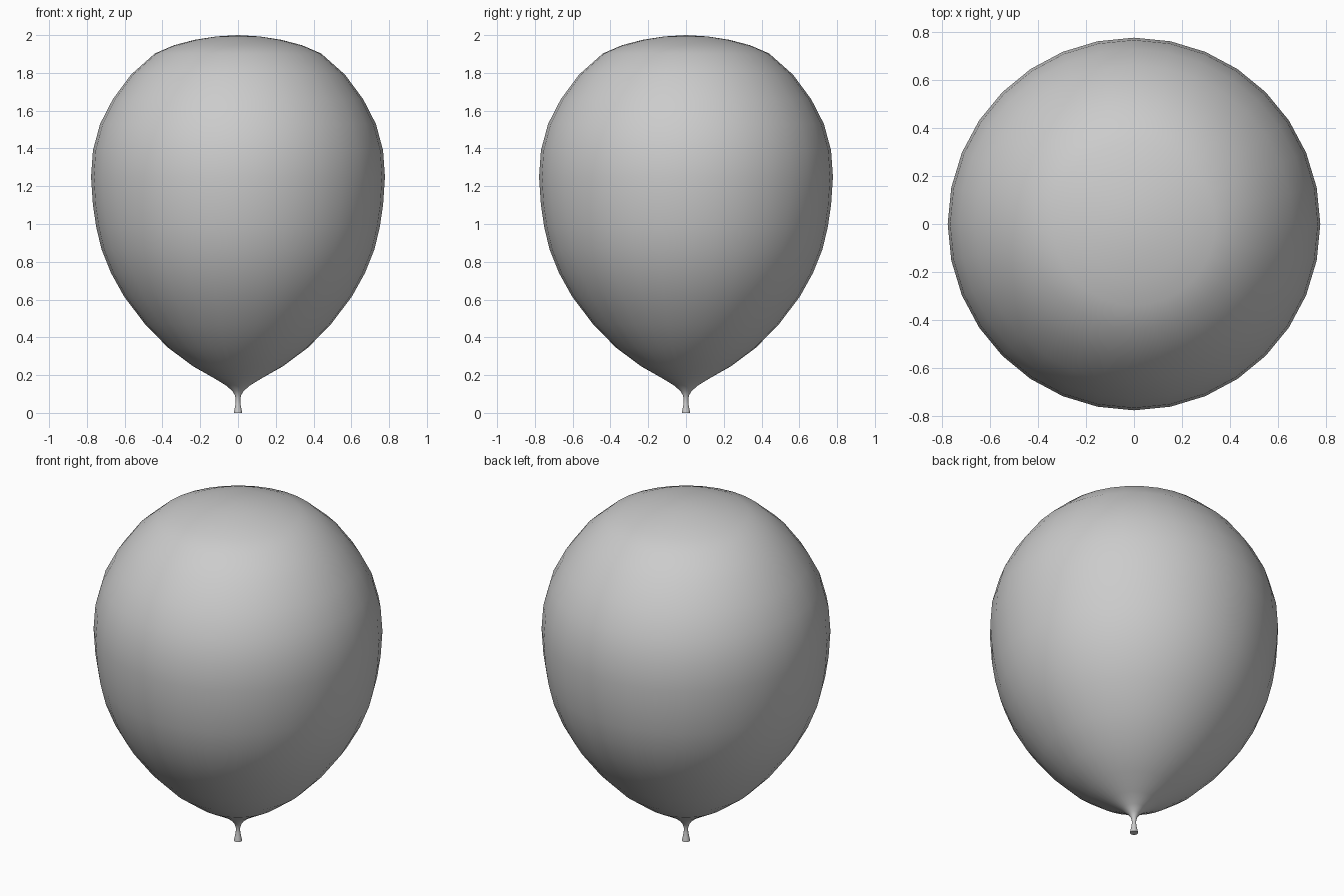
import bpy, bmesh
from math import cos, sin, tau

if "Cube" in bpy.data.objects:
    bpy.data.objects.remove(bpy.data.objects["Cube"])

SIDES = 32


def lathe(name, profile, top_z=None, bottom_z=None):
    """Revolve (radius, z) points, listed bottom to top, around z."""
    bm = bmesh.new()
    rings = [[bm.verts.new((r * cos(tau * i / SIDES), r * sin(tau * i / SIDES), z))
              for i in range(SIDES)] for r, z in profile]
    for a, b in zip(rings, rings[1:]):
        for i in range(SIDES):
            j = (i + 1) % SIDES
            bm.faces.new((a[i], a[j], b[j], b[i]))
    for ring, z in ((rings[0], bottom_z), (rings[-1], top_z)):
        if z is not None:
            pole = bm.verts.new((0, 0, z))
            for i in range(SIDES):
                bm.faces.new((ring[i], ring[(i + 1) % SIDES], pole))
    bmesh.ops.recalc_face_normals(bm, faces=bm.faces)
    mesh = bpy.data.meshes.new(name)
    bm.to_mesh(mesh)
    bm.free()
    obj = bpy.data.objects.new(name, mesh)
    bpy.context.collection.objects.link(obj)
    bpy.context.view_layer.objects.active = obj
    obj.select_set(True)
    bpy.ops.object.shade_smooth_by_angle(angle=1.0)
    obj.select_set(False)
    return obj


# Balloon: flared mouth, pinched neck, then the inflated body
lathe("balloon", [
    (0.022, 0.0), (0.021, 0.008), (0.016, 0.03), (0.012, 0.055), (0.012, 0.075),
    (0.017, 0.095), (0.031, 0.117), (0.063, 0.145), (0.127, 0.184), (0.238, 0.247),
    (0.37, 0.345), (0.49, 0.467), (0.603, 0.616), (0.672, 0.74), (0.722, 0.865),
    (0.75, 0.98), (0.768, 1.10), (0.778, 1.25), (0.768, 1.39), (0.73, 1.53),
    (0.663, 1.66), (0.567, 1.79), (0.44, 1.903), (0.34, 1.946), (0.23, 1.975),
    (0.115, 1.993)], top_z=2.0, bottom_z=0.0)
